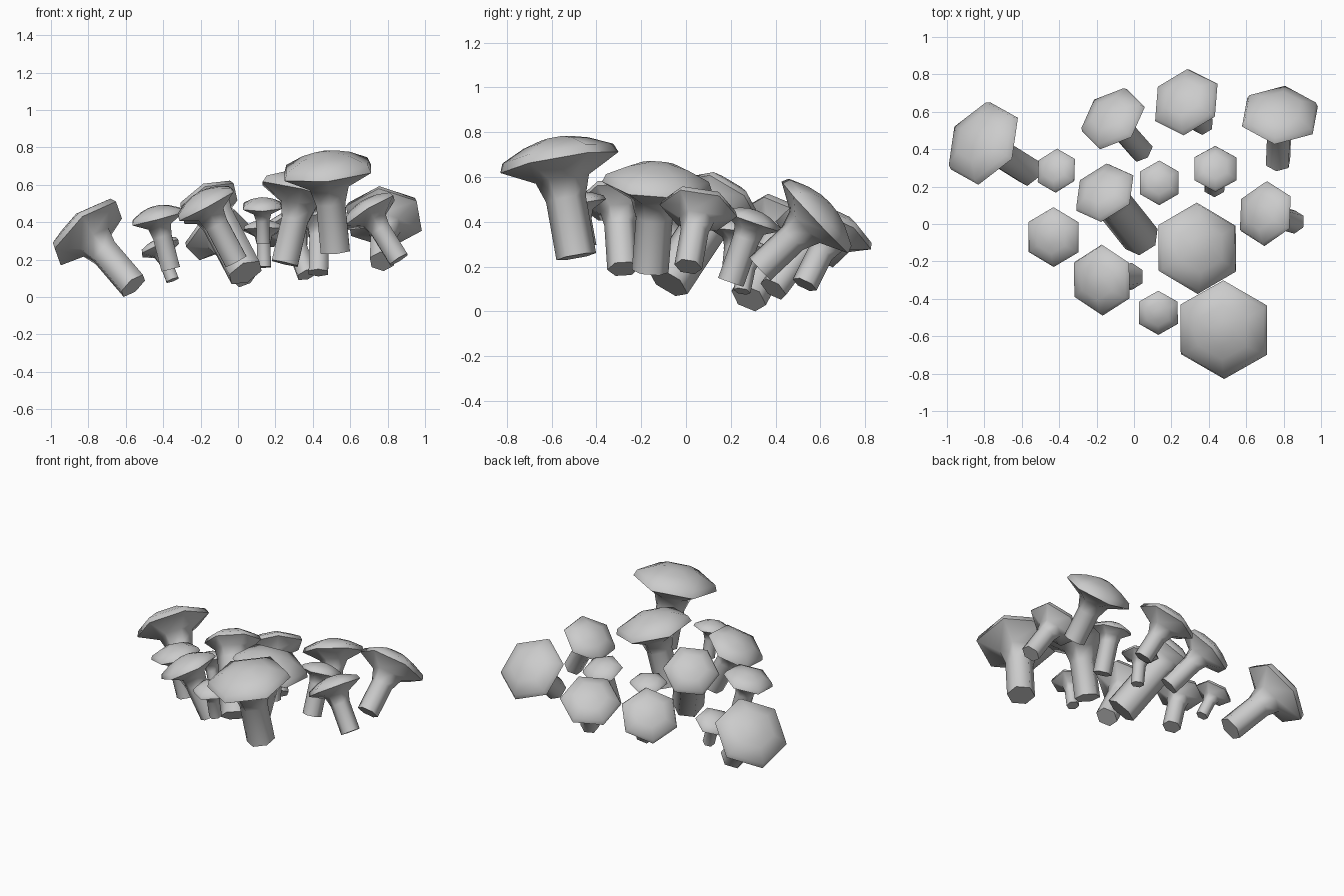
import bpy, bmesh, math
from mathutils import Vector, Matrix

if "Cube" in bpy.data.objects:
    bpy.data.objects.remove(bpy.data.objects["Cube"])

# Each mushroom: stem foot, cap rim centre, cap radius, extra twist in degrees
MUSHROOMS = [
    ((-0.56, 0.28, 0.06), (-0.80, 0.43, 0.34), 0.24, 0),
    ((-0.35, 0.25, 0.09), (-0.415, 0.285, 0.26), 0.12, 0),
    ((-0.36, -0.06, 0.15), (-0.43, -0.07, 0.42), 0.16, 0),
    ((0.04, 0.39, 0.10), (-0.11, 0.56, 0.33), 0.19, -16),
    ((0.04, -0.08, 0.13), (-0.155, 0.165, 0.50), 0.18, 0),
    ((-0.01, -0.28, 0.19), (-0.17, -0.30, 0.49), 0.19, 0),
    ((0.135, -0.44, 0.29), (0.13, -0.475, 0.48), 0.12, 0),
    ((0.52, -0.49, 0.245), (0.48, -0.565, 0.665), 0.268, 0),
    ((0.25, -0.16, 0.18), (0.338, -0.13, 0.56), 0.245, 0),
    ((0.86, 0.01, 0.20), (0.705, 0.055, 0.45), 0.175, 0),
    ((0.43, 0.20, 0.13), (0.435, 0.295, 0.40), 0.13, 0),
    ((0.14, 0.20, 0.16), (0.135, 0.22, 0.36), 0.12, 0),
    ((0.37, 0.53, 0.12), (0.28, 0.65, 0.36), 0.195, 0),
    ((0.77, 0.33, 0.19), (0.78, 0.575, 0.42), 0.22, -8),
]
SIDES = 6


def mushroom(name, foot, rim, R, twist):
    foot, rim = Vector(foot), Vector(rim)
    axis = rim - foot
    L = axis.length
    s = 0.21 * L
    # Profile from foot to crown: stem, flared neck, rim, bevelled edge, dome
    profile = [
        (s, 0), (s, L - 0.62 * R), (max(s * 1.15, 0.45 * R), L - 0.28 * R),
        (R, L), (0.94 * R, L + 0.15 * R),
        (0.55 * R, L + 0.33 * R), (0.25 * R, L + 0.41 * R),
    ]
    bm = bmesh.new()
    rings = []
    for r, h in profile:
        ring = []
        for i in range(SIDES):
            a = math.pi / 2 + 2 * math.pi * i / SIDES
            ring.append(bm.verts.new((r * math.cos(a), r * math.sin(a), h)))
        rings.append(ring)
    for lo, hi in zip(rings, rings[1:]):
        for i in range(SIDES):
            j = (i + 1) % SIDES
            bm.faces.new((lo[i], lo[j], hi[j], hi[i]))
    # Crown tip and closed foot
    tip = bm.verts.new((0, 0, L + 0.43 * R))
    for i in range(SIDES):
        bm.faces.new((rings[-1][i], rings[-1][(i + 1) % SIDES], tip))
    bm.faces.new(rings[0][::-1])

    # Lean along the foot-to-cap direction
    lean = Vector((0, 0, 1)).rotation_difference(axis).to_matrix().to_4x4()
    bm.transform(Matrix.Translation(foot) @ lean
                 @ Matrix.Rotation(math.radians(twist), 4, 'Z'))
    me = bpy.data.meshes.new(name)
    bm.to_mesh(me)
    bm.free()
    me.shade_smooth()
    me.set_sharp_from_angle(angle=math.radians(65))
    bpy.context.collection.objects.link(bpy.data.objects.new(name, me))


for n, (foot, rim, R, twist) in enumerate(MUSHROOMS, 1):
    mushroom(f"mushroom_{n:02d}", foot, rim, R, twist)
